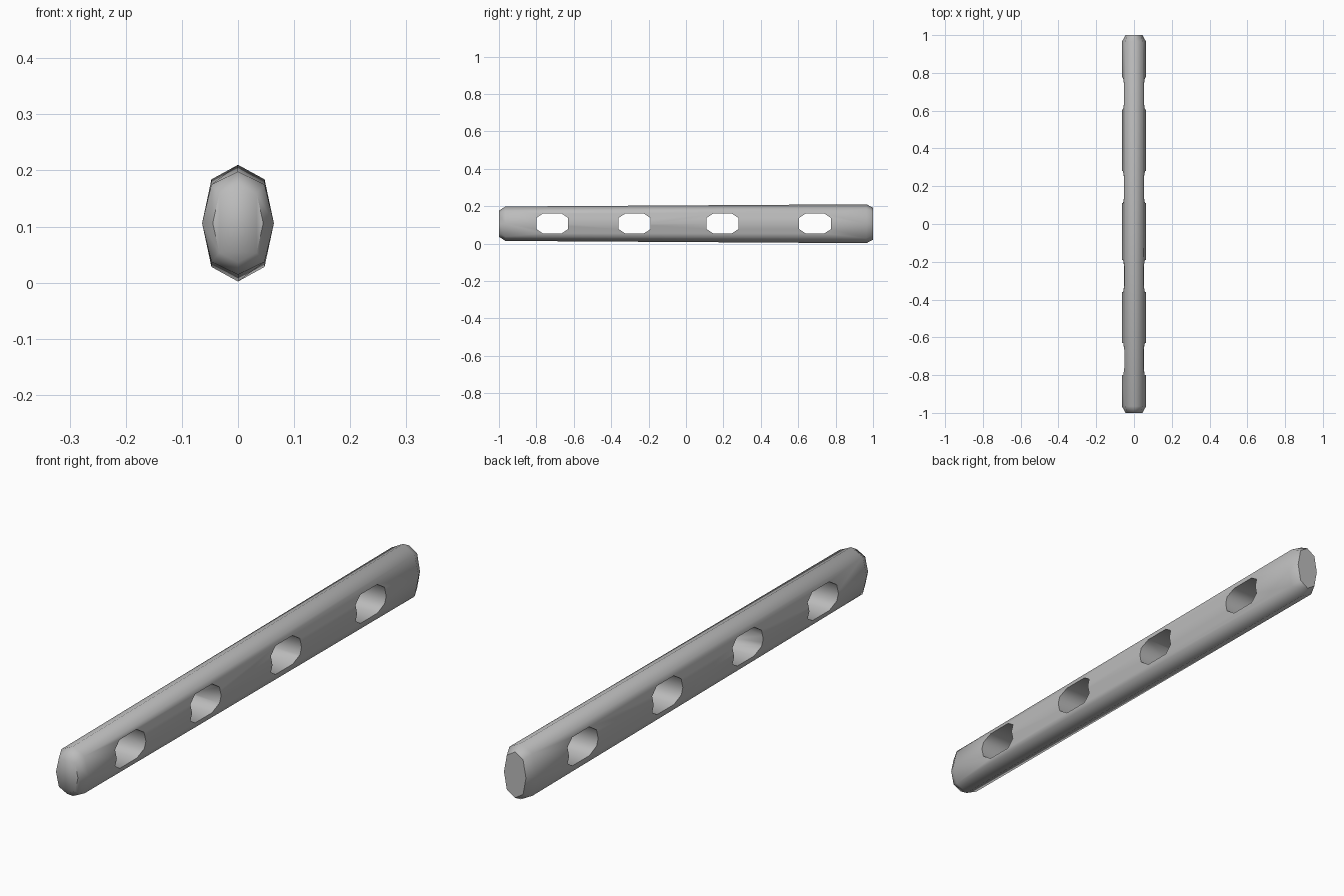
import bpy, bmesh, math

if "Cube" in bpy.data.objects:
    bpy.data.objects.remove(bpy.data.objects["Cube"])

grey = bpy.data.materials.new("mid grey")
grey.diffuse_color = (0.5, 0.5, 0.5, 1)
grey.use_nodes = True
grey.node_tree.nodes["Principled BSDF"].inputs["Base Color"].default_value = grey.diffuse_color


def loft(name, rings):
    """Closed solid through a list of equal-length point rings."""
    bm = bmesh.new()
    vs = [[bm.verts.new(p) for p in r] for r in rings]
    n = len(vs[0])
    for a, b in zip(vs, vs[1:]):
        for i in range(n):
            j = (i + 1) % n
            bm.faces.new((a[i], a[j], b[j], b[i]))
    bm.faces.new(vs[0])
    bm.faces.new(vs[-1])
    bmesh.ops.recalc_face_normals(bm, faces=bm.faces)
    me = bpy.data.meshes.new(name)
    bm.to_mesh(me)
    bm.free()
    ob = bpy.data.objects.new(name, me)
    bpy.context.collection.objects.link(ob)
    me.materials.append(grey)
    return ob


# Eight-sided section: ridge, shoulder, widest side, lower shoulder, keel
SECTION = [(0, 1), (.74, .75), (1, 0), (.74, -.75), (0, -1), (-.74, -.75), (-1, 0), (-.74, .75)]


def ring(y, w, h, zc):
    return [(x * w, y, zc + z * h) for x, z in SECTION]


# Bar with chamfered ends, slightly deeper towards the back
bar = loft("slotted_bar", [
    ring(-1, .045, .070, .106), ring(-.965, .064, .092, .106),
    ring(.965, .064, .104, .106), ring(1, .045, .085, .106)])

# Four octagonal through slots
for yc in (-.715, -.275, .195, .69):
    hole = [(-.085, .03), (-.05, .053), (.05, .053), (.085, .03),
            (.085, -.03), (.05, -.053), (-.05, -.053), (-.085, -.03)]
    cutter = loft("slot_cutter", [[(x, yc + y, .107 + z) for y, z in hole] for x in (-.2, .2)])
    cutter.hide_render = True
    mod = bar.modifiers.new("slot", 'BOOLEAN')
    mod.operation = 'DIFFERENCE'
    mod.solver = 'EXACT'
    mod.object = cutter
    bpy.context.view_layer.objects.active = bar
    bpy.ops.object.modifier_apply(modifier="slot")
    bpy.data.objects.remove(cutter)

# Smooth shading, crisp slot rims
bpy.ops.object.select_all(action='DESELECT')
bar.select_set(True)
bpy.context.view_layer.objects.active = bar
bpy.ops.object.shade_smooth_by_angle(angle=math.radians(62))
